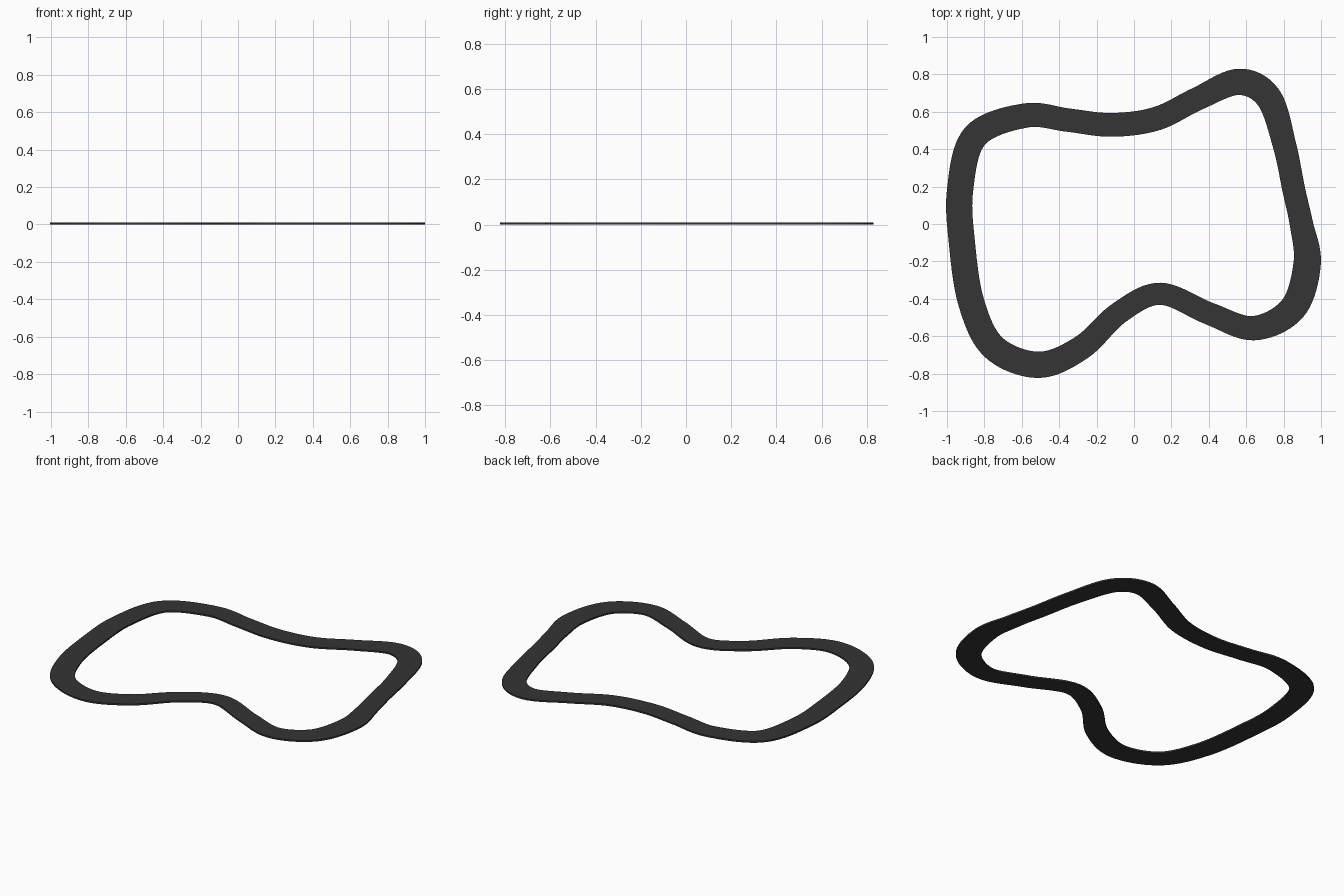
import bpy, bmesh
from mathutils import Vector

if "Cube" in bpy.data.objects:
    bpy.data.objects.remove(bpy.data.objects["Cube"])

# Centre line of the circuit (x, y, width), clockwise from the left side
PATH = [(-.93, .18, .14), (-.85, .47, .14), (-.58, .58, .13), (-.35, .555, .125),
        (-.12, .53, .127), (.12, .563, .127), (.34, .67, .125), (.56, .76, .14),
        (.72, .675, .14), (.805, .42, .125), (.855, .18, .122), (.895, 0, .125),
        (.926, -.21, .146), (.85, -.45, .145), (.64, -.557, .13), (.4, -.478, .12),
        (.14, -.373, .118), (-.08, -.475, .12), (-.28, -.66, .13), (-.51, -.753, .14),
        (-.75, -.66, .14), (-.87, -.42, .14), (-.92, -.1, .14)]
HEIGHT = 0.01
STEPS = 10


def smooth_loop(points, steps):
    """Closed Catmull-Rom spline through the points."""
    p = [Vector(q) for q in points]
    n, out = len(p), []
    for i in range(n):
        a, b, c, d = p[i - 1], p[i], p[(i + 1) % n], p[(i + 2) % n]
        for s in range(steps):
            t = s / steps
            out.append(0.5 * (2 * b + (c - a) * t + (2 * a - 5 * b + 4 * c - d) * t * t
                              + (3 * b - a - 3 * c + d) * t ** 3))
    return out


# Road slab: rectangular section swept round the loop
line = smooth_loop(PATH, STEPS)
bm = bmesh.new()
rings = []
for i, q in enumerate(line):
    d = (line[(i + 1) % len(line)] - line[i - 1]).xy.normalized()
    side = Vector((-d.y, d.x)) * q.z / 2
    outer, inner = q.xy + side, q.xy - side
    rings.append([bm.verts.new((v.x, v.y, z)) for v, z in
                  ((outer, 0), (outer, HEIGHT), (inner, HEIGHT), (inner, 0))])
for i, r in enumerate(rings):
    nxt = rings[(i + 1) % len(rings)]
    for k in range(4):
        m = (k + 1) % 4
        bm.faces.new((r[k], r[m], nxt[m], nxt[k]))
bmesh.ops.recalc_face_normals(bm, faces=bm.faces)
mesh = bpy.data.meshes.new("race_track")
bm.to_mesh(mesh)
bm.free()
track = bpy.data.objects.new("race_track", mesh)
bpy.context.collection.objects.link(track)

asphalt = bpy.data.materials.new("dark asphalt")
asphalt.diffuse_color = (0.035, 0.035, 0.035, 1)
asphalt.use_nodes = True
asphalt.node_tree.nodes["Principled BSDF"].inputs["Base Color"].default_value = asphalt.diffuse_color
mesh.materials.append(asphalt)
